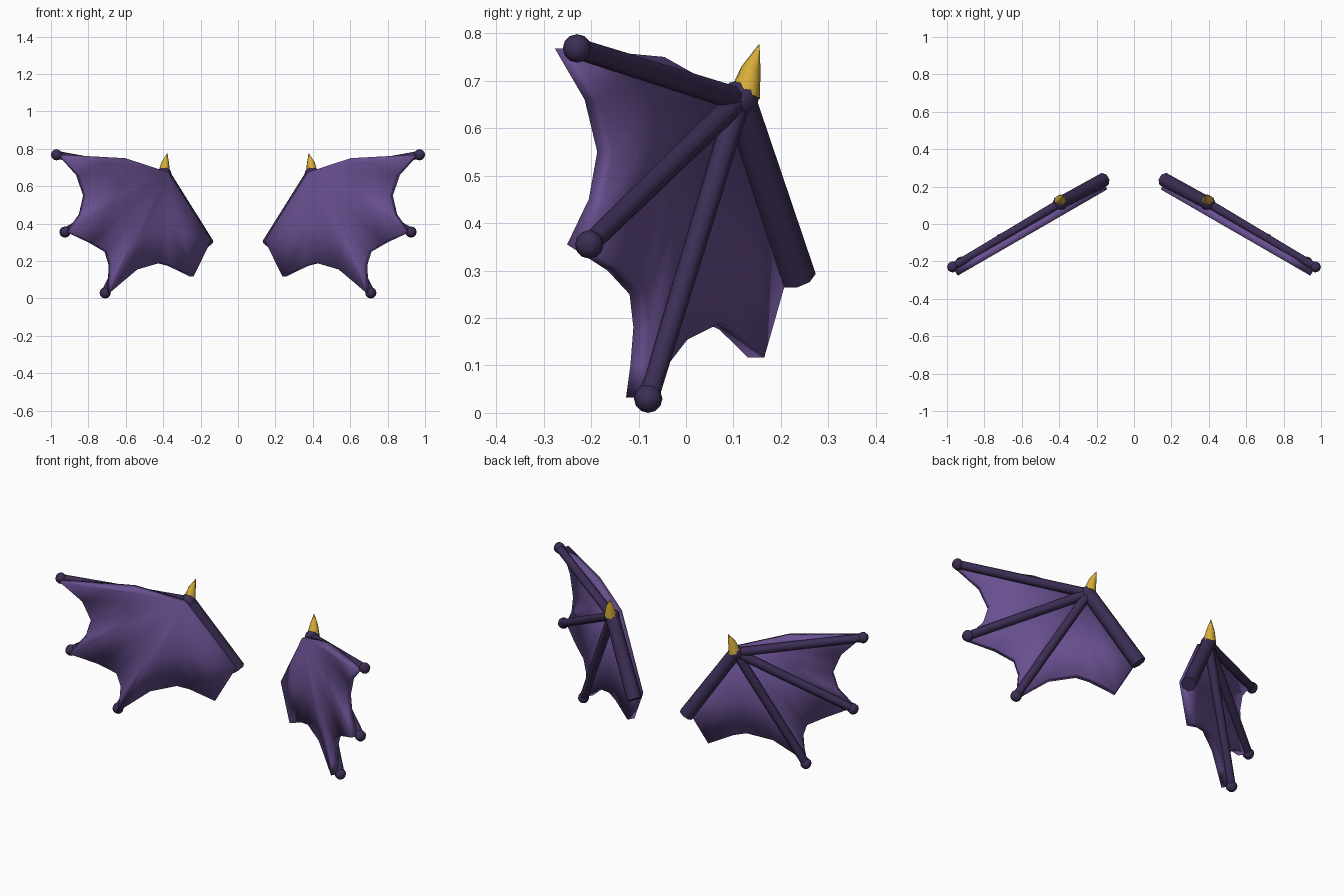
import bpy, bmesh, math
from mathutils import Vector

cube = bpy.data.objects.get("Cube")
if cube:
    bpy.data.objects.remove(cube, do_unlink=True)


def material(name, color):
    mat = bpy.data.materials.new(name)
    mat.use_nodes = True
    mat.diffuse_color = (*color, 1)
    bsdf = mat.node_tree.nodes["Principled BSDF"]
    bsdf.inputs["Base Color"].default_value = (*color, 1)
    bsdf.inputs["Roughness"].default_value = 0.7
    return mat


PURPLE = material("membrane purple", (0.14, 0.08, 0.28))
DARK = material("dark bone purple", (0.045, 0.027, 0.09))
GOLD = material("claw gold", (0.68, 0.42, 0.04))

# Each wing lies in an upright plane swept 30 degrees towards the front
FORWARD = Vector((-0.5, -0.866, 0))


def on_wing(x, z, forward=0.0):
    return Vector((x, 0.33 - 0.577 * x, z)) + FORWARD * forward


def finish(name, bm, mat, side, angle):
    """Mirror to the given side and turn the bmesh into a smooth object."""
    for v in bm.verts:
        v.co.x *= side
    bmesh.ops.recalc_face_normals(bm, faces=bm.faces)
    mesh = bpy.data.meshes.new(name)
    bm.to_mesh(mesh)
    bm.free()
    mesh.materials.append(mat)
    obj = bpy.data.objects.new(name, mesh)
    bpy.context.collection.objects.link(obj)
    bpy.ops.object.select_all(action='DESELECT')
    obj.select_set(True)
    bpy.context.view_layer.objects.active = obj
    bpy.ops.object.shade_smooth_by_angle(angle=math.radians(angle))


def tube(name, path, radii, mat, side, sides=8):
    """Capped tube with rings along the path."""
    bm = bmesh.new()
    axis = (path[-1] - path[0]).normalized()
    across = axis.cross(FORWARD).normalized()
    up = across.cross(axis)
    rings = []
    for p, r in zip(path, radii):
        angles = [math.tau * (i + 0.5) / sides for i in range(sides)]
        rings.append([bm.verts.new(p + r * (math.cos(a) * across + math.sin(a) * up))
                      for a in angles])
    for a, b in zip(rings, rings[1:]):
        for i in range(sides):
            j = (i + 1) % sides
            bm.faces.new((a[i], a[j], b[j], b[i]))
    bm.faces.new(rings[0])
    bm.faces.new(rings[-1])
    finish(name, bm, mat, side, 60)


def ball(name, center, radius, side):
    bm = bmesh.new()
    bmesh.ops.create_uvsphere(bm, u_segments=8, v_segments=6, radius=radius)
    bmesh.ops.translate(bm, verts=bm.verts, vec=center)
    finish(name, bm, DARK, side, 60)


# Membrane edge from the top round to the root: x, z, backward billow
EDGE = [(0.63, 0.75, 0), (0.85, 0.762, 0), (0.97, 0.768, 0),
        (0.87, 0.66, 0.006), (0.83, 0.55, 0.01), (0.855, 0.45, 0.006),
        (0.925, 0.355, 0), (0.80, 0.30, 0.015), (0.715, 0.25, 0.012),
        (0.695, 0.18, 0.008), (0.70, 0.10, 0.004), (0.71, 0.032, 0),
        (0.64, 0.09, 0.005), (0.56, 0.155, 0.01), (0.44, 0.19, 0.012),
        (0.38, 0.175, 0.008), (0.265, 0.117, 0), (0.17, 0.31, 0)]
FRONT, THICKNESS = 0.054, 0.04


def membrane(name, side):
    """Slab fanned out from the wrist, with one inner ring of folds."""
    bm = bmesh.new()
    hub = on_wing(0.40, 0.675, FRONT)
    apex = bm.verts.new(hub)
    outer = [on_wing(x, z, FRONT - b) for x, z, b in EDGE]
    rim = [bm.verts.new(p) for p in outer]
    mid = [bm.verts.new(hub.lerp(p, 0.6)) for p in outer]
    for i in range(len(rim) - 1):
        bm.faces.new((apex, mid[i], mid[i + 1]))
        bm.faces.new((mid[i], rim[i], rim[i + 1], mid[i + 1]))
    grown = bmesh.ops.extrude_face_region(bm, geom=bm.faces[:], use_keep_orig=True)
    back = [g for g in grown["geom"] if isinstance(g, bmesh.types.BMVert)]
    bmesh.ops.translate(bm, verts=back, vec=-FORWARD * THICKNESS)
    finish(name, bm, PURPLE, side, 180)


WRIST = Vector((0.395, 0.112, 0.66))
TIPS = {"upper": (0.97, 0.768), "middle": (0.925, 0.355), "lower": (0.71, 0.03)}

for label, side in (("left", 1), ("right", -1)):
    membrane(f"{label}_wing_membrane", side)
    # Arm and wrist
    tube(f"{label}_wing_arm", [on_wing(0.165, 0.285), WRIST], [0.04, 0.036], DARK, side)
    ball(f"{label}_wrist_joint", WRIST, 0.041, side)
    # Fingers with round tips
    for part, (x, z) in TIPS.items():
        tip = on_wing(x, z)
        tube(f"{label}_{part}_finger", [WRIST, tip], [0.025, 0.022], DARK, side)
        ball(f"{label}_{part}_fingertip", tip, 0.03, side)
    # Claw above the wrist
    claw = [Vector((0.394, 0.124, 0.67)), Vector((0.389, 0.137, 0.725)),
            Vector((0.378, 0.154, 0.776))]
    tube(f"{label}_wrist_claw", claw, [0.033, 0.021, 0.001], GOLD, side)
